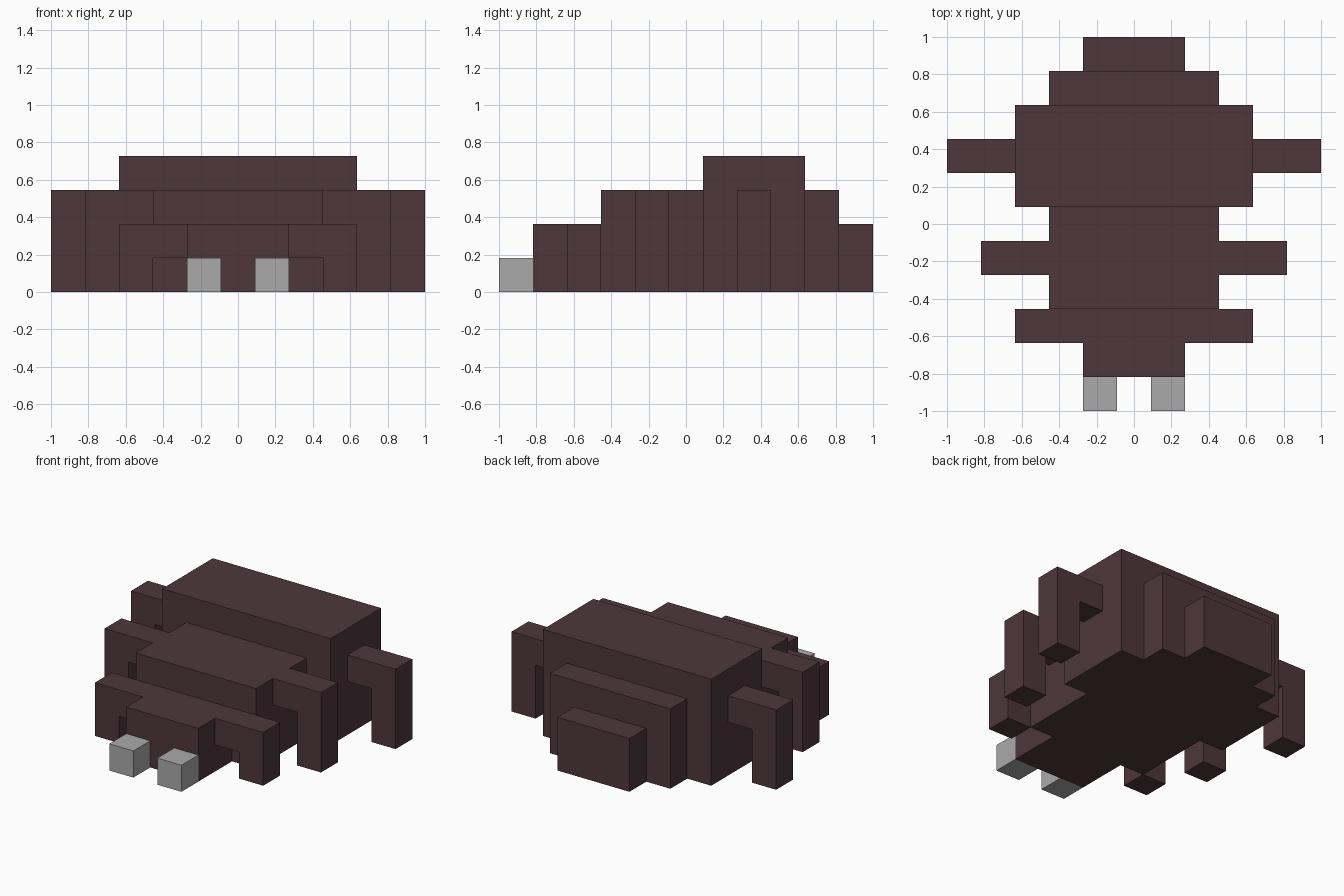
import bpy
import bmesh

U = 2 / 11  # edge of one block

cube = bpy.data.objects.get("Cube")
if cube:
    bpy.data.objects.remove(cube, do_unlink=True)


def make_material(name, rgb):
    mat = bpy.data.materials.new(name)
    mat.use_nodes = True
    mat.diffuse_color = (*rgb, 1)
    mat.node_tree.nodes["Principled BSDF"].inputs["Base Color"].default_value = (*rgb, 1)
    return mat


brown = make_material("dark_brown", (0.075, 0.038, 0.045))
grey = make_material("light_grey", (0.40, 0.40, 0.41))


def extrude_profile(name, profile, y0, y1, mat):
    """Extrude an x-z outline, in blocks, from y0 to y1."""
    bm = bmesh.new()
    face = bm.faces.new([bm.verts.new((x * U, y0 * U, z * U)) for x, z in profile])
    result = bmesh.ops.extrude_face_region(bm, geom=[face])
    moved = [v for v in result["geom"] if isinstance(v, bmesh.types.BMVert)]
    bmesh.ops.translate(bm, verts=moved, vec=(0, (y1 - y0) * U, 0))
    bmesh.ops.recalc_face_normals(bm, faces=bm.faces)
    mesh = bpy.data.meshes.new(name)
    bm.to_mesh(mesh)
    bm.free()
    mesh.materials.append(mat)
    obj = bpy.data.objects.new(name, mesh)
    bpy.context.collection.objects.link(obj)


def box(name, x0, x1, y0, y1, height, mat):
    extrude_profile(name, [(x0, 0), (x1, 0), (x1, height), (x0, height)], y0, y1, mat)


# Body segments: half width, front, back, height
segments = {
    "head": (1.5, -4.5, -2.5, 2),
    "thorax": (2.5, -2.5, 0.5, 3),
    "abdomen": (3.5, 0.5, 3.5, 4),
    "rear_abdomen": (2.5, 3.5, 4.5, 3),
    "tail": (1.5, 4.5, 5.5, 2),
}
for name, (half, y0, y1, height) in segments.items():
    box(name, -half, half, y0, y1, height, brown)

# Bent legs: inner x, front y, height
legs = {"front": (1.5, -3.5, 2), "middle": (2.5, -1.5, 3), "back": (3.5, 1.5, 3)}

for side, s in (("left", 1), ("right", -1)):
    for name, (x, y, h) in legs.items():
        outline = [(x, h - 1), (x + 1, h - 1), (x + 1, 0), (x + 2, 0), (x + 2, h), (x, h)]
        extrude_profile(f"{name}_leg_{side}", [(s * px, pz) for px, pz in outline],
                        y, y + 1, brown)
    # Fangs
    box(f"fang_{side}", s * 0.5, s * 1.5, -5.5, -4.5, 1, grey)
